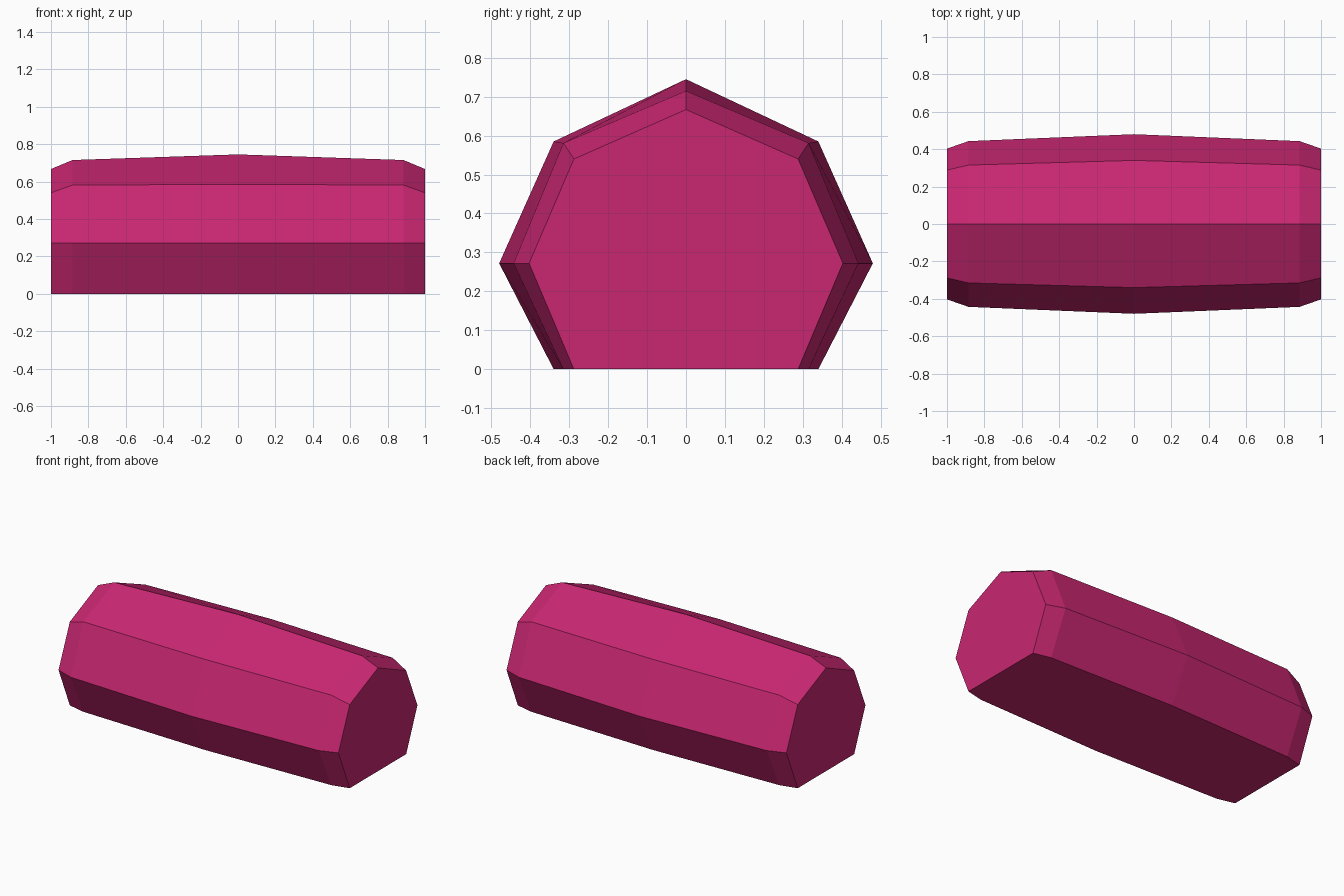
import bpy
import bmesh

cube = bpy.data.objects.get("Cube")
if cube:
    bpy.data.objects.remove(cube, do_unlink=True)

# Single magenta colour
color = (0.58, 0.02, 0.165, 1.0)
mat = bpy.data.materials.new("magenta")
mat.use_nodes = True
mat.diffuse_color = color
bsdf = next(n for n in mat.node_tree.nodes if n.type == 'BSDF_PRINCIPLED')
bsdf.inputs["Base Color"].default_value = color
bsdf.inputs["Roughness"].default_value = 0.8

# Half cross-sections (y, z) from the foot up to the ridge
MIDDLE = [(0.34, 0), (0.48, 0.272), (0.34, 0.585), (0, 0.745)]
SHOULDER = [(0.315, 0), (0.443, 0.272), (0.315, 0.581), (0, 0.715)]
END = [(0.288, 0), (0.403, 0.272), (0.288, 0.54), (0, 0.667)]
STATIONS = [(-1, END), (-0.885, SHOULDER), (0, MIDDLE), (0.885, SHOULDER), (1, END)]


def add_ring(bm, x, half):
    """Mirror a half section across y and place it at x."""
    full = half + [(-y, z) for y, z in reversed(half[:-1])]
    return [bm.verts.new((x, y, z)) for y, z in full]


# Seven-sided body, bulging at the middle and bevelled at both ends
bm = bmesh.new()
rings = [add_ring(bm, x, half) for x, half in STATIONS]
for a, b in zip(rings, rings[1:]):
    for i in range(len(a)):
        j = (i + 1) % len(a)
        bm.faces.new((a[i], a[j], b[j], b[i]))

# Flat end caps
bm.faces.new(rings[0])
bm.faces.new(rings[-1])
bmesh.ops.recalc_face_normals(bm, faces=bm.faces)

mesh = bpy.data.meshes.new("faceted_bar")
bm.to_mesh(mesh)
bm.free()
mesh.materials.append(mat)
body = bpy.data.objects.new("faceted_bar", mesh)
bpy.context.collection.objects.link(body)
